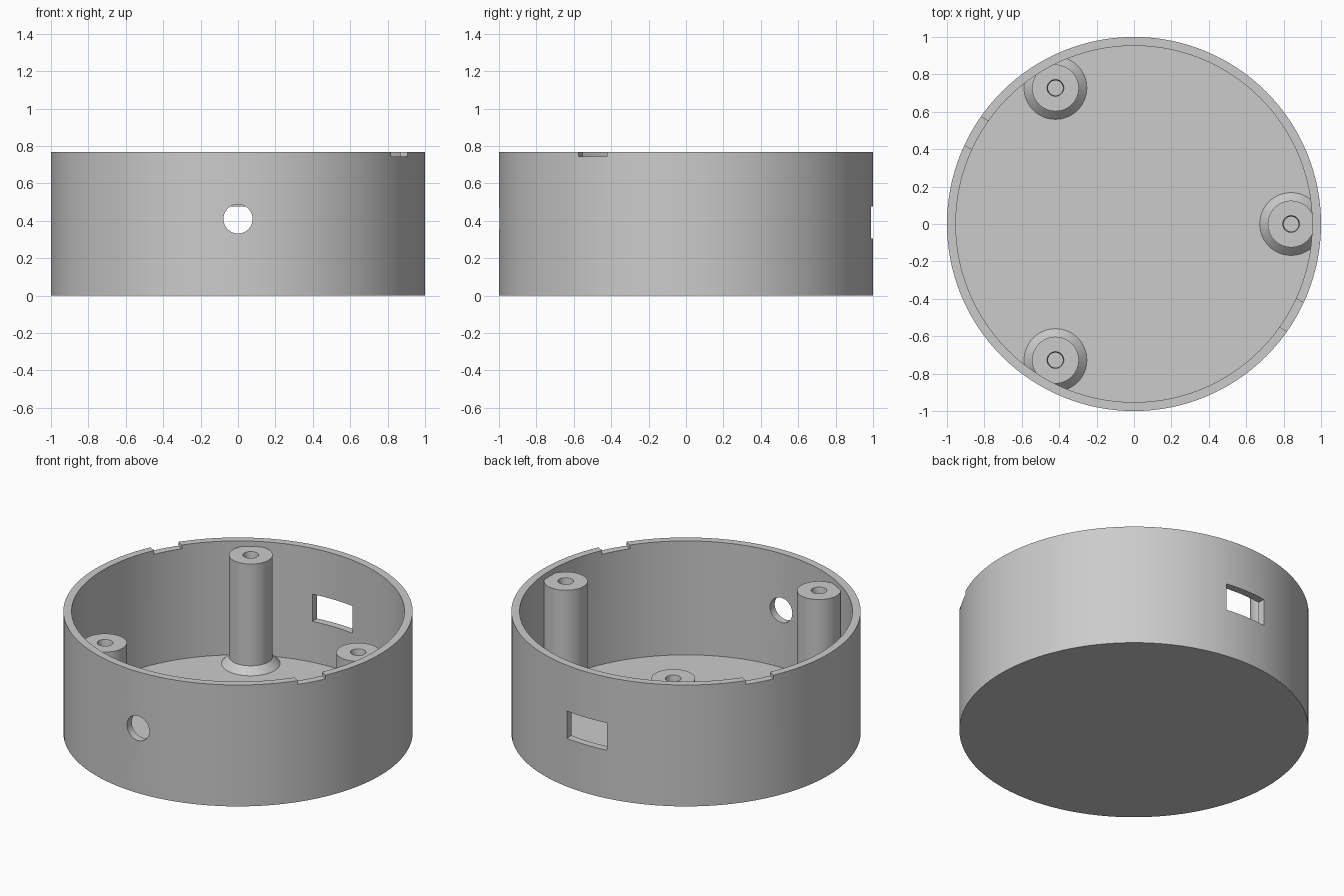
import bpy
import bmesh
import math
from mathutils import Matrix

cube = bpy.data.objects.get("Cube")
if cube:
    bpy.data.objects.remove(cube, do_unlink=True)

HEIGHT, FLOOR, INNER = 0.767, 0.047, 0.953
POST_TOP, POST_RADIUS, POST_RING = 0.733, 0.125, 0.84

grey = bpy.data.materials.new("plain grey")
grey.use_nodes = True
colour = (0.6, 0.6, 0.6, 1)
grey.diffuse_color = colour
grey.node_tree.nodes["Principled BSDF"].inputs["Base Color"].default_value = colour


def add_object(name, bm):
    bmesh.ops.recalc_face_normals(bm, faces=bm.faces)
    mesh = bpy.data.meshes.new(name)
    bm.to_mesh(mesh)
    bm.free()
    mesh.materials.append(grey)
    obj = bpy.data.objects.new(name, mesh)
    bpy.context.collection.objects.link(obj)
    return obj


def lathe(name, profile, steps, centre=(0, 0, 0)):
    """Turn an (r, z) profile that starts and ends on the axis."""
    bm = bmesh.new()
    verts = [bm.verts.new((r, 0, z)) for r, z in profile]
    edges = [bm.edges.new(pair) for pair in zip(verts, verts[1:])]
    bmesh.ops.spin(bm, geom=verts + edges, cent=(0, 0, 0), axis=(0, 0, 1),
                   angle=math.tau, steps=steps)
    bmesh.ops.remove_doubles(bm, verts=bm.verts, dist=0.0001)
    bmesh.ops.translate(bm, verts=bm.verts, vec=centre)
    return add_object(name, bm)


def box(name, size, centre, angle=0):
    bm = bmesh.new()
    bmesh.ops.create_cube(bm, size=1)
    place = (Matrix.Translation(centre) @ Matrix.Rotation(angle, 4, "Z")
             @ Matrix.Diagonal((*size, 1)))
    bmesh.ops.transform(bm, matrix=place, verts=bm.verts)
    return add_object(name, bm)


def select(obj):
    bpy.ops.object.select_all(action="DESELECT")
    obj.select_set(True)
    bpy.context.view_layer.objects.active = obj


def boolean(obj, cutter, operation):
    cutter.hide_render = True
    mod = obj.modifiers.new("cut", "BOOLEAN")
    mod.operation, mod.object, mod.solver = operation, cutter, "EXACT"
    select(obj)
    bpy.ops.object.modifier_apply(modifier=mod.name)
    bpy.data.objects.remove(cutter, do_unlink=True)


def smooth(obj):
    select(obj)
    bpy.ops.object.shade_smooth_by_angle(angle=math.radians(30))


# Round open case with a flat floor
case = lathe("case", [(0, 0), (1, 0), (1, HEIGHT), (INNER, HEIGHT),
                      (INNER, FLOOR), (0, FLOOR)], 128)

# Round cable hole in the front wall
bm = bmesh.new()
bmesh.ops.create_cone(bm, cap_ends=True, segments=48, radius1=0.078,
                      radius2=0.078, depth=0.3)
bmesh.ops.transform(bm, verts=bm.verts, matrix=Matrix.Translation((0, -1, 0.41))
                    @ Matrix.Rotation(math.pi / 2, 4, "X"))
boolean(case, add_object("cable_hole_cutter", bm), "DIFFERENCE")

# Rectangular socket opening in the back wall
boolean(case, box("socket_cutter", (0.28, 0.3, 0.172), (0, 1, 0.391)), "DIFFERENCE")

# Two opposite shallow notches in the rim
boolean(case, box("notch_cutter", (2.4, 0.175, 0.1), (0, 0, 0.793),
                  math.radians(-30)), "DIFFERENCE")
smooth(case)

# Three screw posts with flared feet and blind holes, trimmed inside the wall
FOOT = 0.043
post_profile = [(0, 0.03), (POST_RADIUS + FOOT, 0.03), (POST_RADIUS + FOOT, FLOOR),
                (POST_RADIUS, FLOOR + FOOT), (POST_RADIUS, POST_TOP),
                (0.045, POST_TOP), (0.04, POST_TOP - 0.03), (0.04, 0.4), (0, 0.4)]
for index, name in enumerate(("left_post", "back_right_post", "front_right_post")):
    angle = index * math.tau / 3
    post = lathe(name, post_profile, 48, (POST_RING * math.cos(angle),
                                          POST_RING * math.sin(angle), 0))
    trim = lathe("post_trim", [(0, -0.1), (0.97, -0.1), (0.97, 1), (0, 1)], 128)
    boolean(post, trim, "INTERSECT")
    smooth(post)
